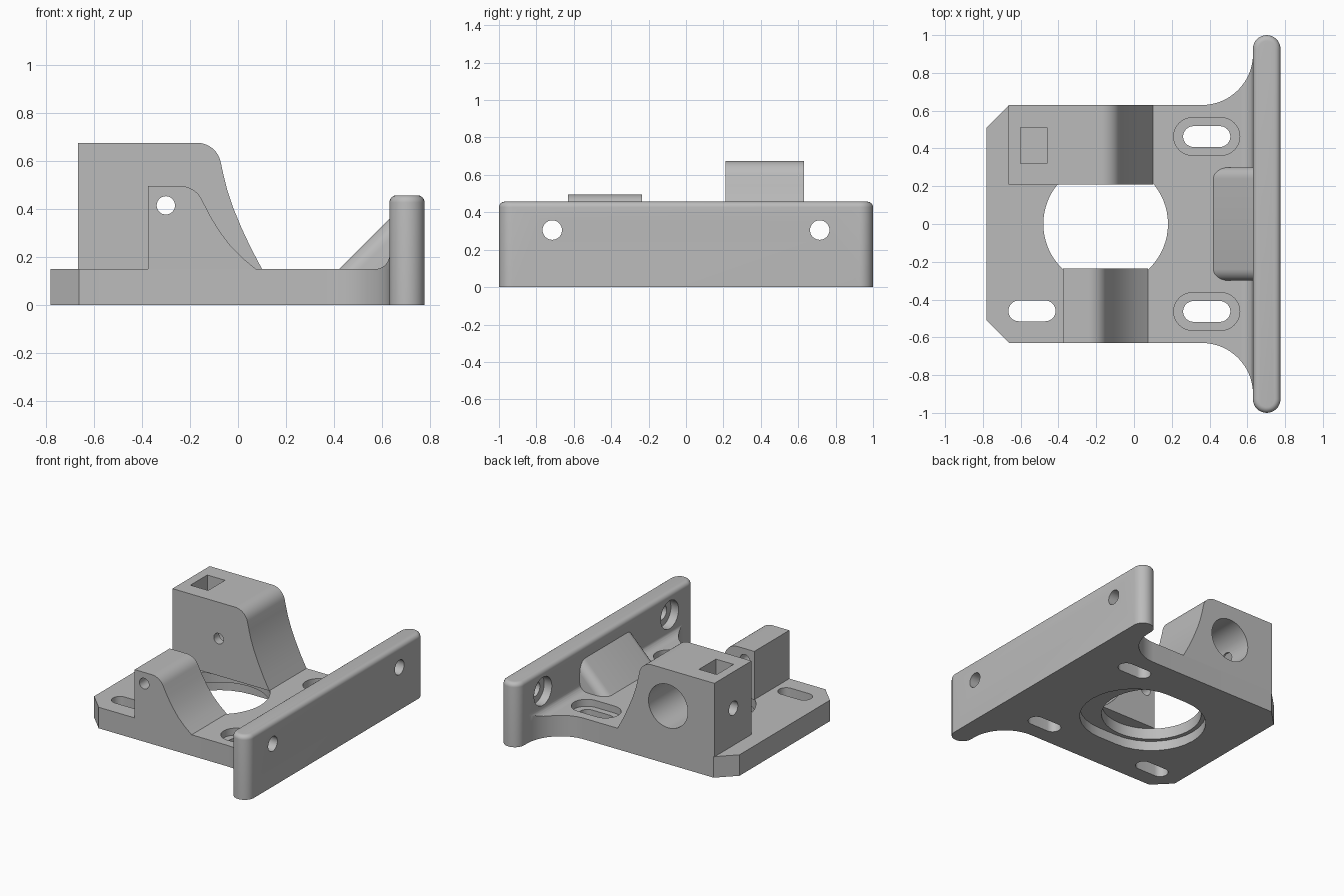
import bpy, bmesh
from math import cos, sin, pi, radians

cube = bpy.data.objects.get("Cube")
if cube:
    bpy.data.objects.remove(cube, do_unlink=True)

grey = bpy.data.materials.new("plain_grey")
grey.use_nodes = True
grey.diffuse_color = (0.5, 0.5, 0.5, 1)
grey.node_tree.nodes["Principled BSDF"].inputs["Base Color"].default_value = (0.5, 0.5, 0.5, 1)

PLACE = {"x": lambda a, b, t: (t, a, b),
         "y": lambda a, b, t: (a, t, b),
         "z": lambda a, b, t: (a, b, t)}


def arc(cx, cy, r, start, end, steps=16):
    angles = [radians(start + (end - start) * i / steps) for i in range(steps + 1)]
    return [(cx + r * cos(a), cy + r * sin(a)) for a in angles]


def circle(cx, cy, r, steps=48):
    return arc(cx, cy, r, 0, 360, steps)[:-1]


def slot(x0, x1, y, r):
    """Stadium outline with end centres at x0 and x1."""
    return arc(x1, y, r, -90, 90) + arc(x0, y, r, 90, 270)


def prism(name, outline, axis, lo, hi, bevel=0, pick=None):
    """Extrude an outline along an axis; optionally round the picked edges."""
    bm = bmesh.new()
    rings = [[bm.verts.new(PLACE[axis](a, b, t)) for a, b in outline] for t in (lo, hi)]
    bm.faces.new(rings[0])
    bm.faces.new(rings[1])
    n = len(outline)
    for i in range(n):
        j = (i + 1) % n
        bm.faces.new((rings[0][i], rings[0][j], rings[1][j], rings[1][i]))
    bmesh.ops.recalc_face_normals(bm, faces=bm.faces)
    if bevel:
        bmesh.ops.bevel(bm, geom=[e for e in bm.edges if pick(e)], offset=bevel,
                        segments=6, profile=0.5, affect="EDGES")
    mesh = bpy.data.meshes.new(name)
    bm.to_mesh(mesh)
    bm.free()
    obj = bpy.data.objects.new(name, mesh)
    bpy.context.collection.objects.link(obj)
    mesh.materials.append(grey)
    return obj


def combine(obj, *shapes, operation="DIFFERENCE"):
    """Apply booleans with temporary prisms, given as (outline, axis, lo, hi)."""
    bpy.context.view_layer.objects.active = obj
    for shape in shapes:
        tool = prism("cutter", *shape)
        tool.hide_render = True
        mod = obj.modifiers.new("cut", "BOOLEAN")
        mod.operation = operation
        mod.solver = "EXACT"
        mod.object = tool
        bpy.ops.object.modifier_apply(modifier=mod.name)
        bpy.data.objects.remove(tool, do_unlink=True)
    return obj


# Base plate with clipped corners and concave flares toward the wall
THICK, HALF = 0.15, 0.63
flare = arc(0.36, 0.9, 0.27, 0, -90)
half = [(0.68, 0.9)] + flare + [(-0.66, HALF), (-0.78, 0.51)]
outline = half + [(x, -y) for x, y in reversed(half)]
base = prism("base_plate", outline, "z", 0, THICK)
combine(base,
        (circle(-0.15, 0, 0.33, 64), "z", -0.1, 0.3),
        (slot(-0.15, 0, 0, 0.36), "z", -0.1, 0.07),
        (slot(-0.61, -0.47, -0.46, 0.055), "z", -0.1, 0.3))
for y in (-0.463, 0.463):
    combine(base, (slot(0.315, 0.455, y, 0.055), "z", -0.1, 0.3),
            (slot(0.31, 0.46, y, 0.1), "z", 0.1, 0.3))

# Upright mounting wall with rounded ends, a soft top edge and counterbored holes
TOP = 0.457
wall_outline = [(x, y) for y, x in slot(-0.927, 0.927, 0.7025, 0.073)]
wall = prism("mounting_wall", wall_outline, "z", 0, TOP, 0.03,
             lambda e: all(v.co.z > TOP - 0.001 for v in e.verts))
for y in (-0.715, 0.715):
    combine(wall, (circle(y, 0.305, 0.052), "x", 0.5, 0.9),
            (circle(y, 0.305, 0.1), "x", 0.5, 0.69))

# Concave fillet where the plate meets the wall, trimmed to the plate outline
fillet_profile = [(0.64, 0.14), (0.57, 0.14)] + arc(0.57, 0.21, 0.06, -90, 0, 8) + [(0.64, 0.21)]
fillet = prism("wall_fillet", fillet_profile, "y", -1, 1)
combine(fillet, (outline, "z", 0, 0.5), operation="INTERSECT")
for y in (-0.715, 0.715):
    combine(fillet, (circle(y, 0.305, 0.1), "x", 0.5, 0.69))

# Sloping gusset with rounded flanks
prism("gusset", [(0.38, 0.11), (0.68, 0.11), (0.68, 0.41)], "y", -0.3, 0.3, 0.06,
      lambda e: abs(e.verts[0].co.y - e.verts[1].co.y) < 0.01
      and abs(e.verts[0].co.x - e.verts[1].co.x) > 0.1
      and abs(e.verts[0].co.z - e.verts[1].co.z) > 0.1)

# Tall rear block: bore from behind, pin hole, square pocket and side hole
AXIS_X, AXIS_Z = -0.3, 0.415
tower_profile = ([(-0.665, THICK), (-0.665, 0.675)]
                 + arc(-0.17, 0.575, 0.1, 90, 14, 10)
                 + [(-0.06, 0.54), (-0.045, 0.48), (-0.02, 0.405),
                    (0.015, 0.32), (0.055, 0.235), (0.1, THICK)])
tower = prism("rear_block", tower_profile, "y", 0.21, HALF)
combine(tower,
        (circle(AXIS_X, AXIS_Z, 0.038), "y", 0, 0.5),
        (circle(AXIS_X, AXIS_Z, 0.155), "y", 0.27, 0.8),
        ([(-0.6, 0.32), (-0.46, 0.32), (-0.46, 0.51), (-0.6, 0.51)], "z", 0.32, 0.9),
        (circle(0.415, AXIS_Z, 0.05), "x", -0.8, -0.32))

# Short front block with the matching pin hole
front_profile = ([(-0.375, THICK), (-0.375, 0.495)]
                 + arc(-0.24, 0.395, 0.1, 90, 25, 10)
                 + [(-0.115, 0.37), (-0.075, 0.305), (-0.03, 0.245),
                    (0.02, 0.195), (0.075, THICK)])
front = prism("front_block", front_profile, "y", -HALF, -0.235)
combine(front, (circle(AXIS_X, AXIS_Z, 0.038), "y", -0.8, 0))

# Smooth the curved surfaces, keeping the hard edges
parts = ("base_plate", "mounting_wall", "wall_fillet", "gusset", "rear_block", "front_block")
bpy.ops.object.select_all(action="DESELECT")
for name in parts:
    part = bpy.data.objects[name]
    part.select_set(True)
    bpy.context.view_layer.objects.active = part
bpy.ops.object.shade_smooth_by_angle(angle=radians(30))
